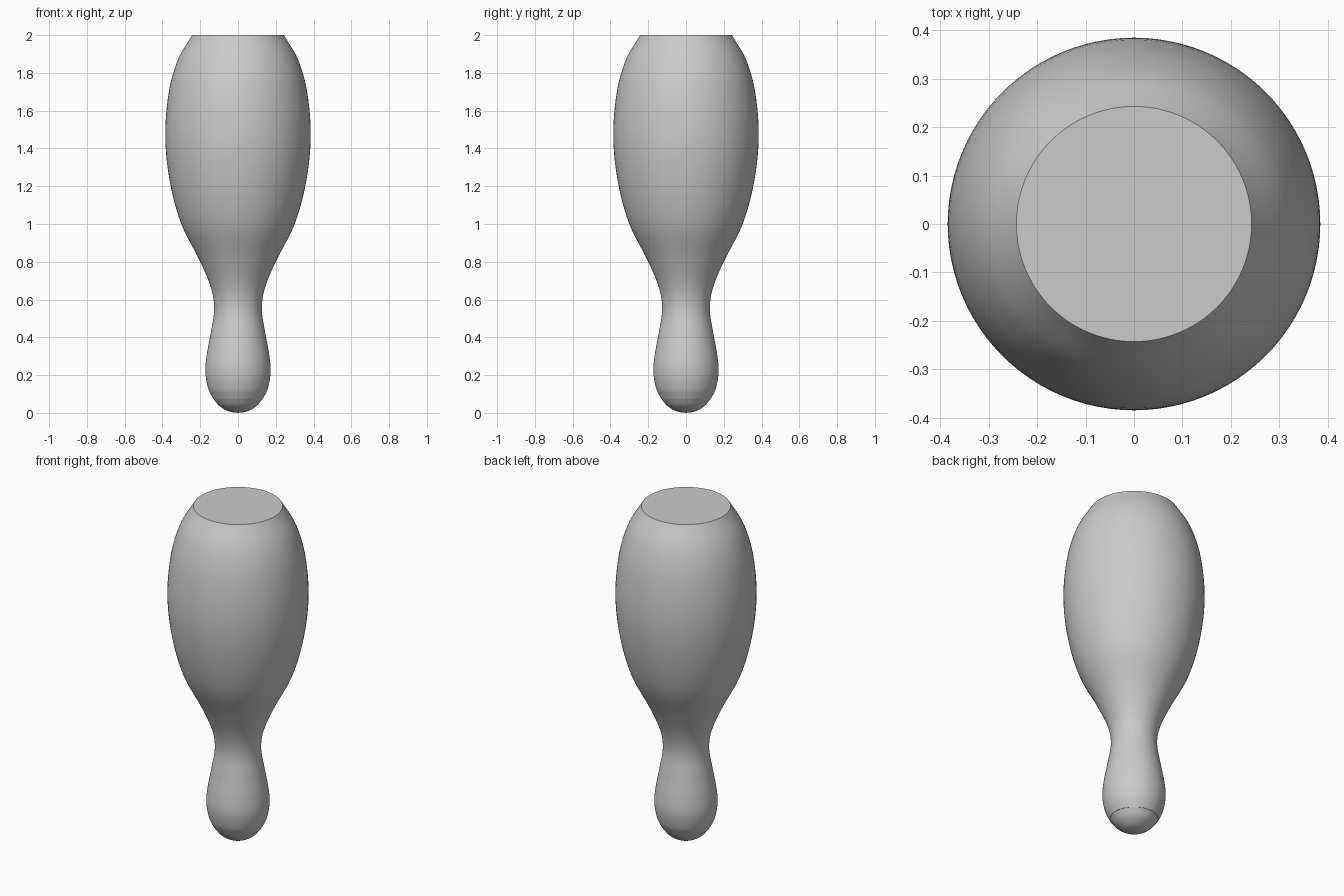
import bpy
import bmesh
import math
from mathutils import Vector

cube = bpy.data.objects.get("Cube")
if cube:
    bpy.data.objects.remove(cube, do_unlink=True)

SIDES = 96
STEPS = 6

grey = bpy.data.materials.new("light grey")
grey.use_nodes = True
colour = (0.6, 0.6, 0.6, 1)
grey.diffuse_color = colour
grey.node_tree.nodes["Principled BSDF"].inputs["Base Color"].default_value = colour


def smooth_curve(points):
    """Pass a smooth curve through (radius, height) points, by height-based tangents."""
    pts = [Vector(p) for p in points]
    n = len(pts)
    out = []
    chord = [(pts[i + 1] - pts[i]).length for i in range(n - 1)]
    tangents = []
    for i in range(n):
        a, b = max(i - 1, 0), min(i + 1, n - 1)
        tangents.append((pts[b] - pts[a]) / sum(chord[a:b]))
    for i in range(n - 1):
        for k in range(STEPS):
            t = k / STEPS
            m0, m1 = tangents[i] * chord[i], tangents[i + 1] * chord[i]
            out.append((2*t**3 - 3*t**2 + 1) * pts[i] + (t**3 - 2*t**2 + t) * m0
                       + (3*t**2 - 2*t**3) * pts[i + 1] + (t**3 - t**2) * m1)
    return out + [pts[-1]]


def lathe(name, profile):
    """Turn a smoothed profile about the z axis."""
    bm = bmesh.new()
    verts = [bm.verts.new((r, 0, z)) for r, z in profile]
    edges = [bm.edges.new(pair) for pair in zip(verts, verts[1:])]
    bmesh.ops.spin(bm, geom=verts + edges, cent=(0, 0, 0), axis=(0, 0, 1),
                   angle=math.tau, steps=SIDES, use_duplicate=False)
    bmesh.ops.remove_doubles(bm, verts=bm.verts, dist=0.0001)
    bmesh.ops.recalc_face_normals(bm, faces=bm.faces)
    mesh = bpy.data.meshes.new(name)
    bm.to_mesh(mesh)
    bm.free()
    mesh.materials.append(grey)
    obj = bpy.data.objects.new(name, mesh)
    bpy.context.collection.objects.link(obj)
    bpy.ops.object.select_all(action="DESELECT")
    obj.select_set(True)
    bpy.context.view_layer.objects.active = obj
    bpy.ops.object.shade_smooth_by_angle(angle=math.radians(30))
    return obj


# Turned body: rounded knob, narrow neck, full belly and flat closed end
body = smooth_curve([(0.132, 0.075), (0.158, 0.13), (0.173, 0.22), (0.165, 0.31),
                     (0.145, 0.42), (0.126, 0.55), (0.142, 0.66), (0.2, 0.8),
                     (0.3, 1.0), (0.36, 1.22), (0.385, 1.46), (0.366, 1.7),
                     (0.318, 1.87), (0.243, 2.0)])
lathe("pin_body", [(0, 0.075)] + body + [(0, 2.0)])

# Shallow dome closing the knob
lathe("end_dome", smooth_curve([(0.13, 0.075), (0.1, 0.038), (0.05, 0.008), (0, 0)]))
